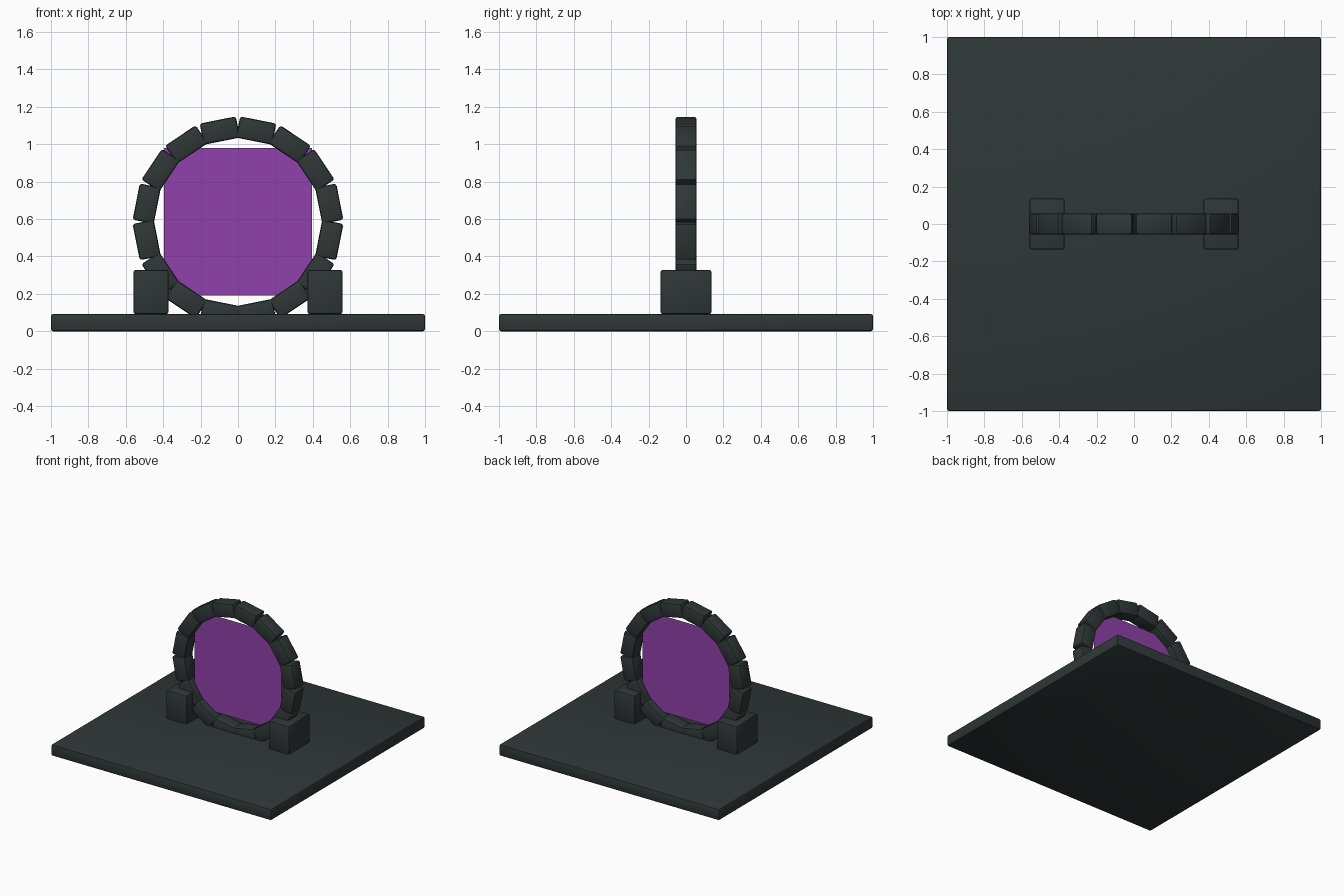
import bpy
import math

cube = bpy.data.objects.get("Cube")
if cube:
    bpy.data.objects.remove(cube, do_unlink=True)


def make_material(name, rgb):
    mat = bpy.data.materials.new(name)
    mat.use_nodes = True
    color = (*rgb, 1.0)
    mat.diffuse_color = color
    bsdf = mat.node_tree.nodes["Principled BSDF"]
    bsdf.inputs["Base Color"].default_value = color
    bsdf.inputs["Roughness"].default_value = 0.8
    return mat


stone = make_material("dark stone", (0.028, 0.038, 0.037))
purple = make_material("portal purple", (0.28, 0.053, 0.40))


def rounded_box(name, center, size, bevel, tilt=0.0):
    """Stone block with softened edges, tilted about the y axis."""
    bpy.ops.mesh.primitive_cube_add(size=1, location=center)
    ob = bpy.context.object
    ob.name = name
    ob.scale = size
    bpy.ops.object.transform_apply(location=False, rotation=False, scale=True)
    ob.rotation_euler.y = tilt
    mod = ob.modifiers.new("Soft edges", 'BEVEL')
    mod.width = bevel
    mod.segments = 2
    bpy.ops.object.modifier_apply(modifier=mod.name)
    bpy.ops.object.shade_smooth_by_angle(angle=math.radians(30))
    ob.data.materials.append(stone)
    return ob


# Floor slab
BASE_TOP = 0.093
rounded_box("floor_slab", (0, 0, BASE_TOP / 2), (2, 2, BASE_TOP), 0.012)

# Ring of stones
RING_Z = 0.585
INNER, OUTER = 0.44, 0.555
COUNT = 16
mid = (INNER + OUTER) / 2
for i in range(COUNT):
    a = (i + 0.5) * math.tau / COUNT
    rounded_box(f"ring_stone_{i + 1}",
                (mid * math.sin(a), 0, RING_Z + mid * math.cos(a)),
                (0.197, 0.114, OUTER - INNER), 0.013, a)

# Support blocks at either side
for side, label in ((1, "left"), (-1, "right")):
    rounded_box(f"{label}_support_block", (side * 0.465, 0, 0.21),
                (0.187, 0.274, 0.236), 0.012)

# Flat portal sheet inside the ring
bpy.ops.mesh.primitive_plane_add(size=0.79, location=(0, 0, RING_Z),
                                 rotation=(math.pi / 2, 0, 0))
sheet = bpy.context.object
sheet.name = "portal_sheet"
sheet.data.materials.append(purple)
